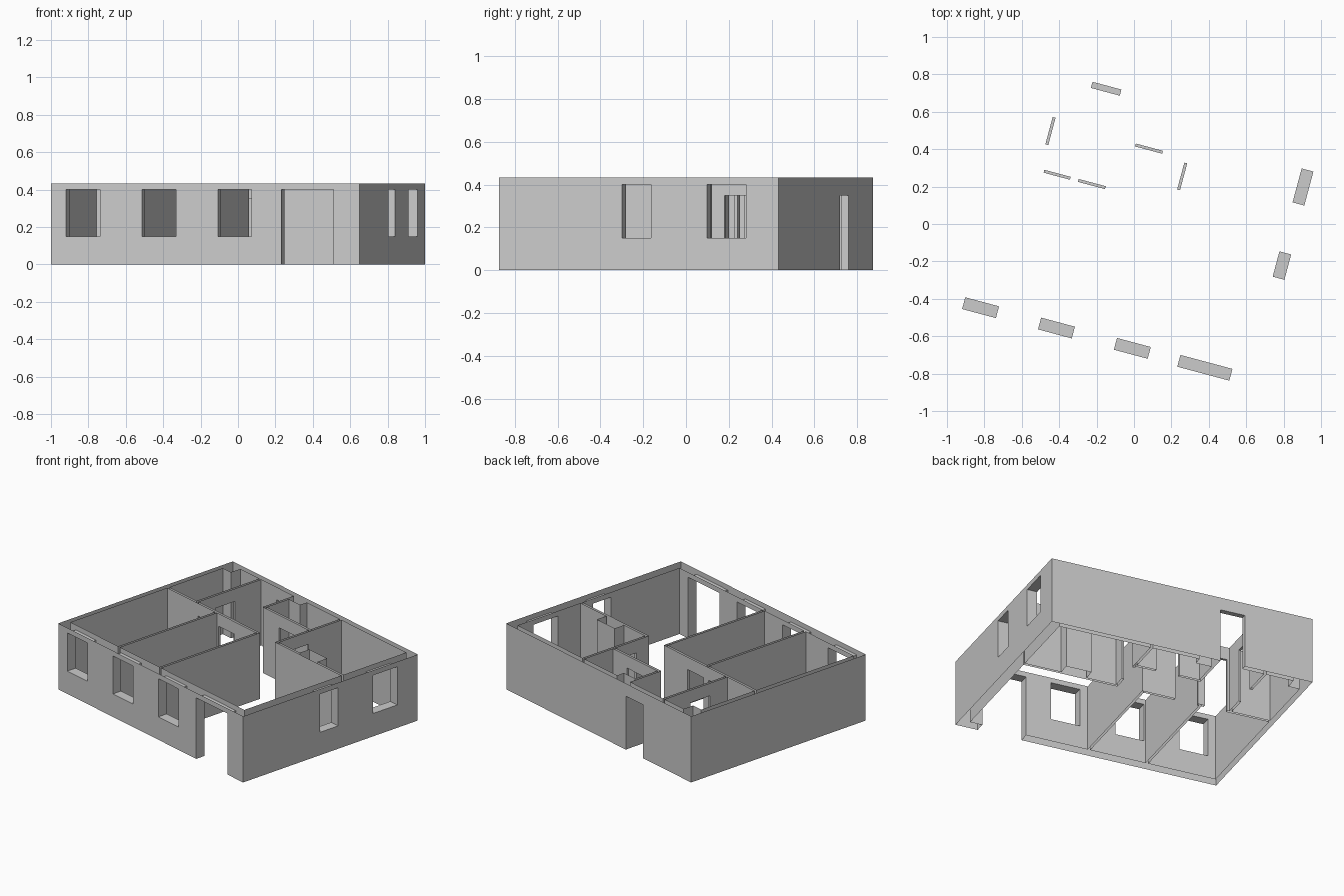
import bpy
import bmesh
from math import radians
from mathutils import Matrix, Vector

default = bpy.data.objects.get("Cube")
if default:
    bpy.data.objects.remove(default, do_unlink=True)

# House plan in its own axes, turned on the plot afterwards
HU, HV, TOP = 0.854, 0.677, 0.433
THICK, THIN, PART = 0.065, 0.034, 0.016
SILL, DOOR, HEAD = 0.15, 0.35, 0.40
TURN = -15


def along_u(u0, u1, v):
    """Partition running sideways, centred on v."""
    return (u0, u1, v - PART / 2, v + PART / 2)


def along_v(u, v0, v1):
    """Partition running front to back, centred on u."""
    return (u - PART / 2, u + PART / 2, v0, v1)


IN_L, IN_R = -HU + THIN, HU - THICK
IN_F, IN_B = -HV + THICK, HV - THIN
HALL, BATH = 0.148, 0.41
E = PART / 2

solids = [
    # outer walls: front, back, left, right
    (-HU, HU, -HV, IN_F),
    (-HU, HU, IN_B, HV),
    (-HU, IN_L, -HV, HV),
    (IN_R, HU, -HV, HV),
    # partitions
    along_u(IN_L, 0.01 + E, HALL),
    along_u(0.183 - E, IN_R, HALL),
    along_u(-0.242 - E, 0.183, BATH),
    along_v(-0.37, IN_F, HALL),
    along_v(0.01, IN_F, HALL + E),
    along_v(-0.56, HALL, IN_B),
    along_v(-0.242, BATH - E, IN_B),
    along_v(0.183, HALL - E, IN_B),
    # service shafts
    (0.385, 0.55, HALL + E, 0.23),
    (-0.242 + E, -0.13, 0.59, IN_B),
    (IN_L, -0.745, 0.57, IN_B),
]


def through_u(u0, u1, v, half, z0, z1):
    return (u0, u1, v - half, v + half, z0, z1)


def through_v(u, v0, v1, half, z0, z1):
    return (u - half, u + half, v0, v1, z0, z1)


FV, RU = -HV + THICK / 2, HU - THICK / 2
openings = [through_u(u, u + 0.187, FV, THICK / 2, SILL, HEAD)
            for u in (-0.77, -0.35, 0.07)]
openings += [
    # wide entrance, side windows, back door
    through_u(0.421, 0.709, FV, THICK / 2, 0, HEAD),
    through_v(RU, 0.331, 0.519, THICK / 2, SILL, HEAD),
    through_v(RU, -0.08, 0.06, THICK / 2, SILL, HEAD),
    through_u(-0.411, -0.251, HV - THIN / 2, THIN / 2, 0, DOOR),
    # inner doors
    through_u(-0.538, -0.392, HALL, E, 0, DOOR),
    through_u(-0.348, -0.198, HALL, E, 0, DOOR),
    through_u(-0.102, 0.048, BATH, E, 0, DOOR),
    through_v(-0.56, 0.289, 0.44, E, 0, DOOR),
    through_v(0.183, 0.238, 0.387, E, 0, DOOR),
]


def cuts(values):
    """Sorted grid lines without near duplicates."""
    out = []
    for x in sorted(values):
        if not out or x - out[-1] > 1e-5:
            out.append(x)
    return out


boxes = solids + openings
us = cuts(x for b in boxes for x in b[:2])
vs = cuts(x for b in boxes for x in b[2:4])
zs = cuts([0, SILL, DOOR, HEAD, TOP])
grid = (us, vs, zs)


def inside(p, box):
    return all(box[2 * k] < p[k] < box[2 * k + 1] for k in range(len(box) // 2))


def is_solid(cell):
    if any(not 0 <= c < len(g) - 1 for c, g in zip(cell, grid)):
        return False
    p = [(g[c] + g[c + 1]) / 2 for c, g in zip(cell, grid)]
    return (any(inside(p, b) for b in solids)
            and not any(inside(p, b) for b in openings))


filled = {(i, j, k) for i in range(len(us) - 1) for j in range(len(vs) - 1)
          for k in range(len(zs) - 1) if is_solid((i, j, k))}

# Skin the wall volume; wall tops and undersides stay open
bm = bmesh.new()
verts = {}


def vert(idx):
    if idx not in verts:
        verts[idx] = bm.verts.new(Vector([g[c] for c, g in zip(idx, grid)]))
    return verts[idx]


for cell in sorted(filled):
    for axis in range(3):
        for side in (0, 1):
            near = list(cell)
            near[axis] += 2 * side - 1
            if tuple(near) in filled:
                continue
            if axis == 2 and not 0 <= near[2] < len(zs) - 1:
                continue
            a, b = (axis + 1) % 3, (axis + 2) % 3
            ring = []
            for da, db in ((0, 0), (1, 0), (1, 1), (0, 1)):
                c = list(cell)
                c[axis] += side
                c[a] += da
                c[b] += db
                ring.append(vert(tuple(c)))
            bm.faces.new(ring if side else ring[::-1])

bm.transform(Matrix.Rotation(radians(TURN), 4, 'Z'))

mesh = bpy.data.meshes.new("house_walls")
bm.to_mesh(mesh)
bm.free()

# Plain grey plaster
plaster = bpy.data.materials.new("grey_plaster")
plaster.use_nodes = True
grey = (0.6, 0.6, 0.6, 1)
plaster.diffuse_color = grey
plaster.node_tree.nodes["Principled BSDF"].inputs["Base Color"].default_value = grey
mesh.materials.append(plaster)

walls = bpy.data.objects.new("house_walls", mesh)
bpy.context.collection.objects.link(walls)
